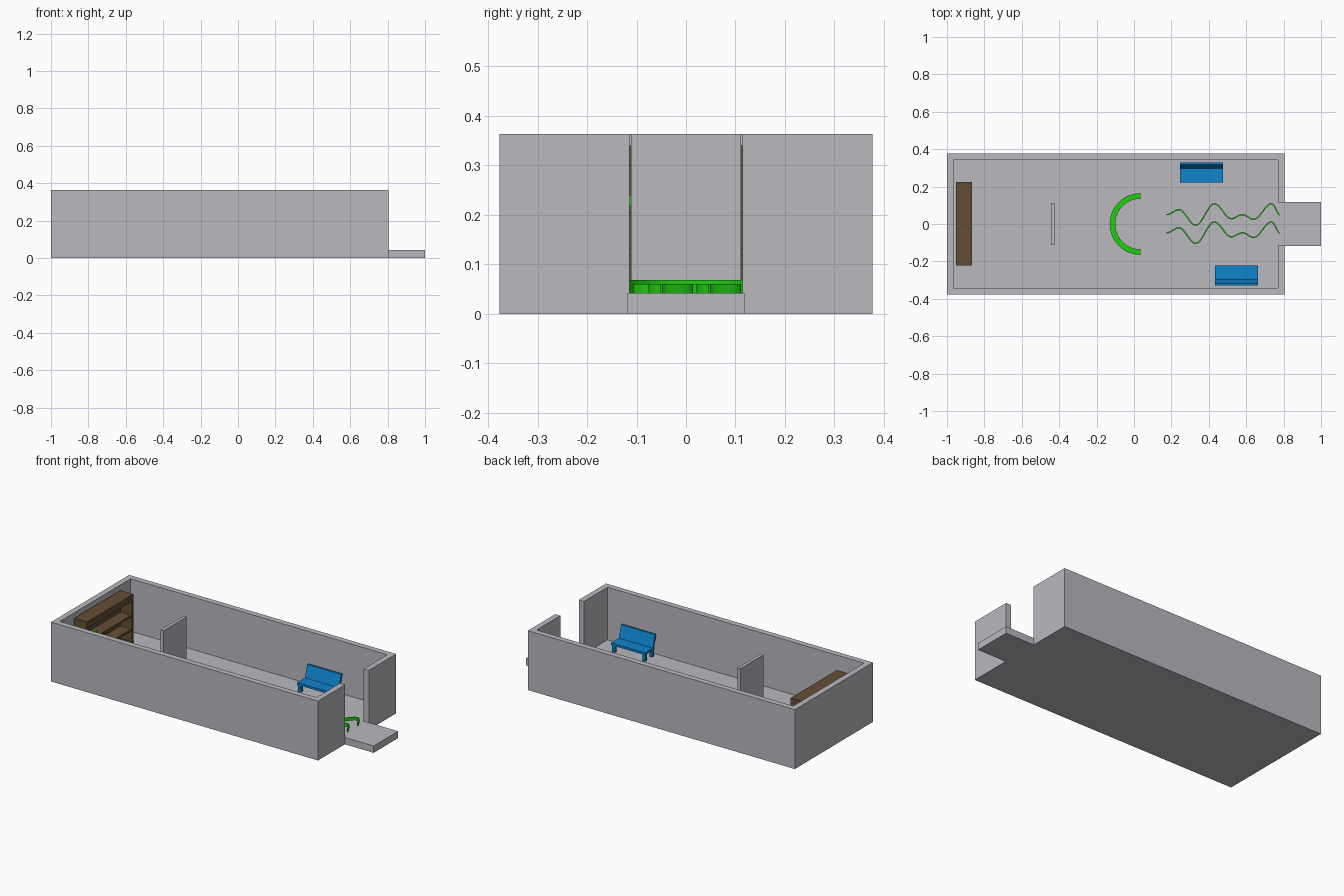
import bpy, bmesh, math
from mathutils import Vector, Matrix

cube = bpy.data.objects.get("Cube")
if cube:
    bpy.data.objects.remove(cube, do_unlink=True)


def material(name, rgb):
    m = bpy.data.materials.new(name)
    m.use_nodes = True
    m.diffuse_color = (*rgb, 1)
    m.node_tree.nodes["Principled BSDF"].inputs["Base Color"].default_value = (*rgb, 1)
    return m


GREY = material("wall grey", (0.49, 0.48, 0.52))
BROWN = material("wood brown", (0.13, 0.075, 0.034))
BLUE = material("bench blue", (0.005, 0.23, 0.62))
GREEN = material("counter green", (0.015, 0.62, 0.006))


def finish(name, bm, mat):
    bmesh.ops.recalc_face_normals(bm, faces=bm.faces)
    mesh = bpy.data.meshes.new(name)
    bm.to_mesh(mesh)
    bm.free()
    mesh.materials.append(mat)
    obj = bpy.data.objects.new(name, mesh)
    bpy.context.collection.objects.link(obj)
    return obj


def add_box(bm, x, y, z):
    """Add a box given its (min, max) on each axis."""
    centre = Vector([(a + b) / 2 for a, b in (x, y, z)])
    size = [b - a for a, b in (x, y, z)]
    bmesh.ops.create_cube(bm, size=1,
                          matrix=Matrix.Translation(centre) @ Matrix.Diagonal((*size, 1)))


def add_prism(bm, outline, z0, z1):
    """Extrude a flat outline from z0 to z1."""
    face = bm.faces.new([bm.verts.new((x, y, z0)) for x, y in outline])
    top = bmesh.ops.extrude_face_region(bm, geom=[face])["geom"]
    verts = [v for v in top if isinstance(v, bmesh.types.BMVert)]
    bmesh.ops.translate(bm, verts=verts, vec=(0, 0, z1 - z0))


def prism(name, outline, z0, z1, mat):
    bm = bmesh.new()
    add_prism(bm, outline, z0, z1)
    return finish(name, bm, mat)


def mirrored(half):
    """Close a half outline by reflecting it in y."""
    return half + [(x, -y) for x, y in reversed(half)]


FLOOR, TOP = 0.042, 0.363
BACK, FRONT, SIDE, WALL = -1.0, 0.805, 0.377, 0.035

# Floor slab with the entrance step
prism("floor", mirrored([(BACK, SIDE), (FRONT, SIDE), (FRONT, 0.118), (1, 0.118)]),
      0, FLOOR, GREY)

# Outer walls as one ring, open at the doorway
outer = [(FRONT - WALL, 0.114), (FRONT, 0.114), (FRONT, SIDE), (BACK, SIDE)]
inner = [(BACK + WALL, -SIDE + WALL), (BACK + WALL, SIDE - WALL), (FRONT - WALL, SIDE - WALL)]
ring = outer + [(x, -y) for x, y in reversed(outer)]
ring += [(FRONT - WALL, -SIDE + WALL)] + inner
prism("walls", ring, FLOOR, TOP, GREY)

# Free-standing partition
bm = bmesh.new()
add_box(bm, (-0.445, -0.425), (-0.111, 0.111), (FLOOR, TOP))
finish("partition", bm, GREY)

# Bookcase: back, sides, top and shelves
bm = bmesh.new()
add_box(bm, (-0.952, -0.94), (-0.222, 0.225), (FLOOR, 0.3))
for y in (-0.222, 0.21):
    add_box(bm, (-0.952, -0.865), (y, y + 0.015), (FLOOR, 0.3))
add_box(bm, (-0.952, -0.865), (-0.222, 0.225), (0.3, 0.34))
for z in (FLOOR, 0.12, 0.205):
    add_box(bm, (-0.94, -0.867), (-0.207, 0.21), (z, z + 0.012))
finish("bookcase", bm, BROWN)

# Small items on the middle shelf
bm = bmesh.new()
for i in range(3):
    y = -0.18 + i * 0.03
    add_box(bm, (-0.91, -0.88), (y, y + 0.018), (0.217, 0.24))
finish("shelf_items", bm, GREEN)

# Half-round counter, open towards the door
arc = []
STEPS = 24
for radius, order in ((0.165, range(STEPS + 1)), (0.135, range(STEPS, -1, -1))):
    for i in order:
        a = math.pi / 2 + math.pi * i / STEPS
        arc.append((0.035 + radius * math.cos(a), radius * math.sin(a)))
prism("counter", arc, FLOOR, 0.068, GREEN)

# Two wavy strips leading to the door
WAVE = [(0.175, 0.05), (0.24, 0.077), (0.33, -0.007), (0.43, 0.108),
        (0.52, 0.028), (0.58, 0.05), (0.64, 0.025), (0.735, 0.108), (0.785, 0.045)]


def wave_points(shift):
    """Ease between crests and troughs with a cosine."""
    pts = []
    for (x0, y0), (x1, y1) in zip(WAVE, WAVE[1:]):
        for i in range(8):
            t = i / 8
            ease = (1 - math.cos(math.pi * t)) / 2
            pts.append(Vector((x0 + (x1 - x0) * t, y0 + (y1 - y0) * ease + shift)))
    return pts


for name, shift in (("left_wavy_strip", 0), ("right_wavy_strip", -0.097)):
    pts = wave_points(shift)
    sides = ([], [])
    for i, p in enumerate(pts):
        d = (pts[min(i + 1, len(pts) - 1)] - pts[max(i - 1, 0)]).normalized()
        n = Vector((-d.y, d.x)) * 0.0035
        sides[0].append(p + n)
        sides[1].append(p - n)
    bm = bmesh.new()
    rows = [[bm.verts.new((a.x, a.y, FLOOR)), bm.verts.new((a.x, a.y, 0.06)),
             bm.verts.new((b.x, b.y, 0.06)), bm.verts.new((b.x, b.y, FLOOR))]
            for a, b in zip(*sides)]
    for r, s in zip(rows, rows[1:]):
        for k in range(4):
            bm.faces.new((r[k], r[k - 1], s[k - 1], s[k]))
    bm.faces.new(rows[0])
    bm.faces.new(rows[-1])
    finish(name, bm, GREEN)


# Benches: seat, four legs and a leaning backrest, facing the middle
def bench(name, x, flip):
    bm = bmesh.new()
    w = 0.23
    add_box(bm, (0, w), (0.222, 0.315), (0.084, 0.098))
    for lx in (0.004, w - 0.022):
        for ly in (0.226, 0.295):
            add_box(bm, (lx, lx + 0.018), (ly, ly + 0.018), (FLOOR, 0.084))
    start = len(bm.verts)
    add_box(bm, (0, w), (0.297, 0.309), (0.098, 0.172))
    bm.verts.ensure_lookup_table()
    for v in bm.verts[start:]:
        if v.co.z > 0.15:
            v.co.y += 0.021
    for v in bm.verts:
        v.co.x += x
        v.co.y *= flip
    finish(name, bm, BLUE)


bench("back_bench", 0.245, 1)
bench("front_bench", 0.432, -1)
